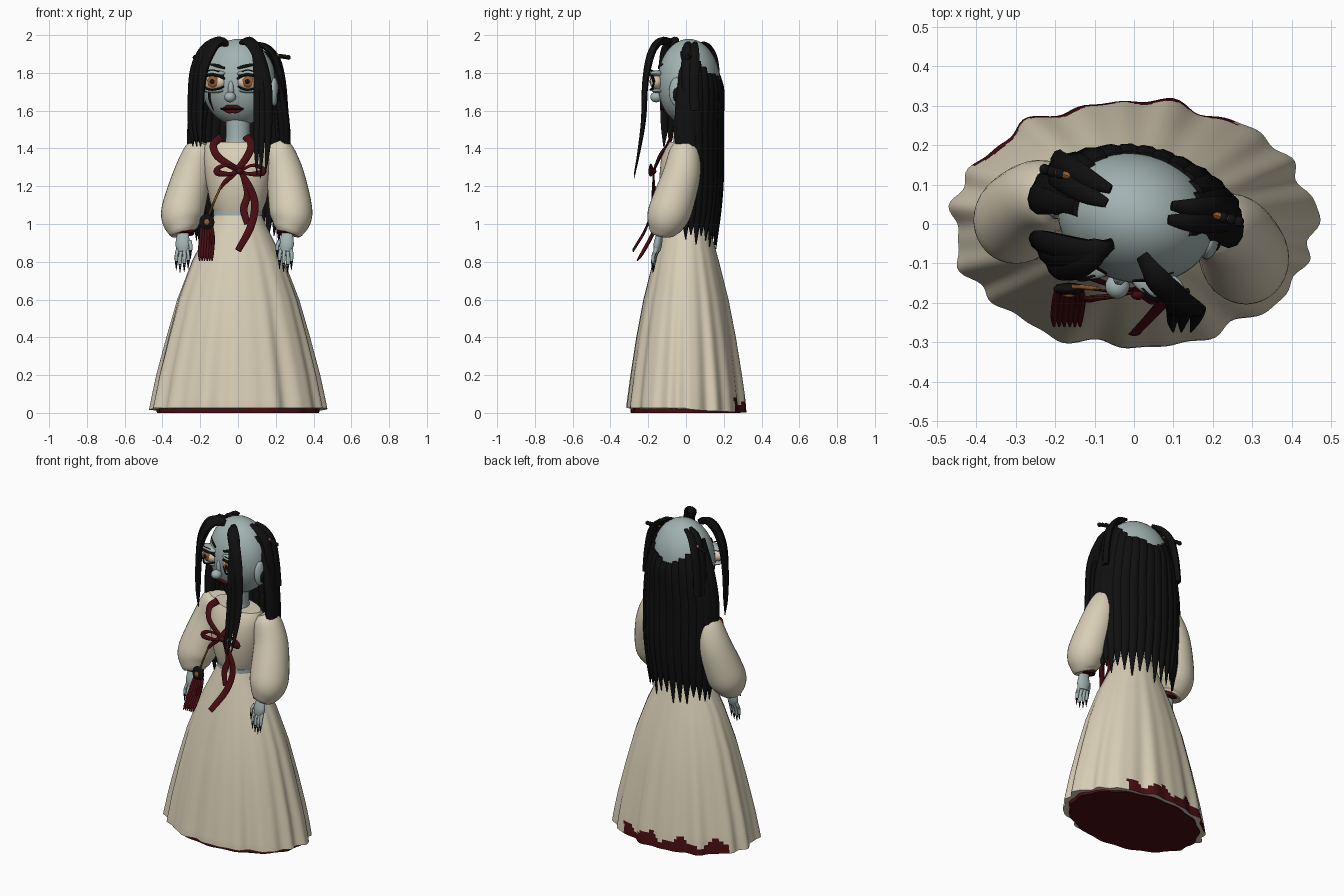
import bpy, bmesh, random
from math import sin, cos, pi, sqrt, radians
from mathutils import Vector, Matrix

random.seed(4)
cube = bpy.data.objects.get("Cube")
if cube:
    bpy.data.objects.remove(cube)


def material(name, r, g, b):
    m = bpy.data.materials.new(name)
    m.use_nodes = True
    m.diffuse_color = (r, g, b, 1)
    bsdf = m.node_tree.nodes["Principled BSDF"]
    bsdf.inputs["Base Color"].default_value = (r, g, b, 1)
    bsdf.inputs["Roughness"].default_value = 0.8
    return m


SKIN = material("pale_skin", 0.36, 0.45, 0.44)
CREAM = material("cream_cloth", 0.69, 0.62, 0.47)
RED = material("dark_red", 0.065, 0.004, 0.006)
BLACK = material("black_hair", 0.005, 0.005, 0.005)
AMBER = material("amber", 0.28, 0.105, 0.03)
WHITE = material("eye_white", 0.74, 0.6, 0.46)
HEAD, BODY = -15, -10    # turn of the head and body in degrees
made = []


def finish(name, bm, mats, turn=0):
    bmesh.ops.recalc_face_normals(bm, faces=bm.faces)
    bm.transform(Matrix.Rotation(radians(turn), 4, 'Z'))
    me = bpy.data.meshes.new(name)
    bm.to_mesh(me)
    bm.free()
    for m in mats:
        me.materials.append(m)
    ob = bpy.data.objects.new(name, me)
    bpy.context.collection.objects.link(ob)
    made.append(ob)
    return ob


def skin_rings(bm, rings):
    n = len(rings[0])
    vs = [[bm.verts.new(p) for p in r] for r in rings]
    for a, b in zip(vs, vs[1:]):
        for i in range(n):
            bm.faces.new((a[i], a[(i + 1) % n], b[(i + 1) % n], b[i]))
    bm.faces.new(vs[0])
    bm.faces.new(vs[-1])


def smooth_path(pts, steps):
    p = [Vector(q) for q in pts]
    p = [p[0] * 2 - p[1]] + p + [p[-1] * 2 - p[-2]]
    out = []
    for a, b, c, d in zip(p, p[1:], p[2:], p[3:]):
        for k in range(steps):
            t = k / steps
            out.append(0.5 * (2 * b + (c - a) * t + (2 * a - 5 * b + 4 * c - d) * t * t
                              + (3 * b - a - 3 * c + d) * t ** 3))
    return out + [p[-2]]


def sweep(name, paths, mat, flat=1.0, ref=(0, -1, 0), turn=0, n=8):
    """Tubes along smoothed points (x, y, z, half width)."""
    bm = bmesh.new()
    for pts in paths:
        pts = smooth_path(pts, 4)
        rings = []
        for i, q in enumerate(pts):
            t = (pts[min(i + 1, len(pts) - 1)] - pts[max(i - 1, 0)]).to_3d().normalized()
            side = t.cross(Vector(ref)).normalized()
            nrm = side.cross(t)
            w = max(q[3], 0.001)
            rings.append([q.to_3d() + side * w * cos(a) + nrm * w * flat * sin(a)
                          for a in (2 * pi * k / n for k in range(n))])
        skin_rings(bm, rings)
    return finish(name, bm, [mat], turn)


def ball(name, c, r, mat, turn=0, seg=24):
    bm = bmesh.new()
    bmesh.ops.create_uvsphere(bm, u_segments=seg, v_segments=seg // 2, radius=1)
    bm.transform(Matrix.Translation(c) @ Matrix.Diagonal((*r, 1)))
    return finish(name, bm, [mat], turn)


def loft(name, profile, mats, n=48, ripple=lambda a, z: 0, drop=lambda a, z: 0, turn=0):
    """Stacked ellipses (z, rx, ry)."""
    bm = bmesh.new()
    skin_rings(bm, [[(rx * cos(a) * (1 + ripple(a, z)), ry * sin(a) * (1 + ripple(a, z)),
                      z - drop(a, z)) for a in (2 * pi * k / n for k in range(n))]
                    for z, rx, ry in profile])
    return finish(name, bm, mats, turn)


# Gown: pleated skirt, lower and stained along the back hem, bodice and waistband
def pleats(a, z):
    return (1.05 - z) * (0.02 * sin(15 * a) + 0.016 * sin(9 * a + 1) + 0.013 * sin(23 * a + 2))


def back_drop(a, z):
    return sin(a) ** 0.5 * max(0, 0.1 - z) * 0.3 if sin(a) > 0 else 0


skirt = loft("skirt", [(1.05, .125, .105), (1, .145, .12), (.93, .18, .14), (.8, .245, .175),
                       (.6, .32, .225), (.4, .375, .262), (.2, .425, .292), (.115, .442, .303),
                       (.1, .445, .305), (.085, .448, .307), (.07, .451, .309), (.055, .454, .311),
                       (.04, .457, .312), (.025, .46, .313)], [CREAM, RED], 180, pleats, back_drop)
for f in skirt.data.polygons:
    c = f.center
    if c.y > 0.15 and c.x < 0.26 and c.z < 0.07 + 0.02 * sin(c.x * 31) + 0.012 * sin(c.x * 70):
        f.material_index = 1
loft("underskirt", [(0, .425, .288), (.02, .428, .29), (.05, .42, .285)], [RED], 96,
     lambda a, z: 0.015 * sin(15 * a))
loft("bodice", [(1.06, .125, .105), (1.12, .15, .125), (1.25, .175, .14), (1.35, .185, .13),
                (1.41, .18, .1), (1.435, .165, .085)], [CREAM], turn=BODY)
loft("waistband", [(1.045, .13, .112), (1.07, .13, .112)], [SKIN], turn=BODY)

# Arms: puffed sleeve, cuff, hand, fingers and nails
for s, tag in ((1, "left"), (-1, "right")):
    sweep(tag + "_sleeve", [[(s * x, y, z, r) for x, y, z, r in (
        (.195, .03, 1.43, .05), (.213, .03, 1.385, .08), (.25, .02, 1.26, .1),
        (.285, -.025, 1.1, .113), (.295, -.05, 1.03, .108), (.287, -.067, .975, .084),
        (.28, -.072, .95, .064))]], CREAM, turn=BODY, n=32)
    sweep(tag + "_cuff", [[(s * .28, -.073, .975, .06), (s * .278, -.08, .946, .056)]],
          RED, turn=BODY, n=24)
    sweep(tag + "_hand", [[(s * .28, -.08, .97, .028), (s * .28, -.095, .93, .034),
                           (s * .278, -.103, .89, .04), (s * .276, -.108, .855, .03)]],
          SKIN, 0.55, turn=BODY, n=16)
    fingers, nails = [], []
    for x, top, low in ((-.026, .87, .8), (-.009, .86, .785), (.009, .86, .78), (.025, .87, .795),
                        (-.036, .91, .855)):
        tip = s * (.278 + x * 1.25)
        fingers.append([(s * (.278 + x), -.105, top, .011), (tip, -.12, (top + low) / 2, .01),
                        (tip, -.125, low, .008)])
        nails.append([(tip, -.125, low + .008, .0085), (tip, -.128, low - .04, .001)])
    sweep(tag + "_fingers", fingers, SKIN, turn=BODY)
    sweep(tag + "_nails", nails, BLACK, turn=BODY)

# Head, neck and nose
RX, RY, RZ, CY, CZ = 0.2, 0.163, 0.23, 0.015, 1.75
sweep("neck", [[(0, 0, 1.4, .075), (0, 0, 1.46, .065), (0, .0, 1.58, .066)]], SKIN, n=24)
ball("head", (0, CY, CZ), (RX, RY, RZ), SKIN, HEAD, 48)
ball("nose", (0, -.163, 1.672), (.031, .032, .028), SKIN, HEAD)
ball("nose_bridge", (0, -.142, 1.71), (.016, .018, .05), SKIN, HEAD)


def on_face(x, z, w, out=0.004):
    d = sqrt(max(0, 1 - (x / RX) ** 2 - ((z - CZ) / RZ) ** 2))
    return (x, CY - RY * d - out, z, w)


# Eyes, lids, lashes, brows, ears and hair pins, mirrored
for s, tag in ((1, "left"), (-1, "right")):
    e = s * .097
    ball(tag + "_eye", (e, -.13, 1.75), (.066, .036, .04), WHITE, HEAD)
    ball(tag + "_iris", (e, -.157, 1.754), (.031, .013, .031), AMBER, HEAD)
    ball(tag + "_pupil", (e, -.166, 1.754), (.014, .007, .015), BLACK, HEAD)
    ball(tag + "_eyelid", (e, -.13, 1.797), (.068, .036, .017), SKIN, HEAD)
    ball(tag + "_lower_lid", (e, -.125, 1.705), (.06, .034, .012), SKIN, HEAD)
    lash = [[(e + s * u, -.169 + abs(u) * .5, 1.75 + k * (1 - (u / .085) ** 2), w)
             for u in (-.072, -.04, 0, .04, .08)]
            for k, w in ((.041, .008), (-.04, .005), (.066, .003))]
    sweep(tag + "_lashes", lash, BLACK, turn=HEAD, ref=(0, -1, .2))
    sweep(tag + "_brow", [[on_face(s * .035, 1.825, .006), on_face(s * .08, 1.838, .009),
                           on_face(s * .13, 1.846, .003)]], BLACK, 0.5, turn=HEAD)
    ball(tag + "_ear", (s * .198, .0, 1.7), (.022, .04, .075), SKIN, HEAD)
    ball(tag + "_ear_plug", (s * .214, .005, 1.685), (.012, .02, .04), BLACK, HEAD, 16)
    sweep(tag + "_hair_pin", [[(s * .15, .075, 1.9, .009), (s * .24, .075, 1.885, .009)]],
          AMBER, turn=HEAD)
    for i in range(3):
        ball(f"{tag}_pin_bead_{i + 1}", (s * (.215 + .02 * i), .075, 1.888 - .003 * i),
             (.014, .014, .013), BLACK, HEAD, 12)
    # Hair swept over the temples
    sweep(tag + "_temple_hair", [[(s * .08, .045 + d, 1.96, .012), (s * .14, .055 + d, 1.935, .026),
                                  (s * .19, .07 + d, 1.87, .03), (s * .218, .075 + d, 1.75, .03),
                                  (s * .23, .08 + d, 1.6, .03)] for d in (-.012, .025)],
          BLACK, 0.6, (s, 0, .4), HEAD)
sweep("eye_streak", [[on_face(-.125, 1.715, .008), on_face(-.13, 1.66, .007),
                      on_face(-.115, 1.6, .002)]], BLACK, 0.5, turn=HEAD)

# Mouth
sweep("lips", [[on_face(u, 1.608 + k * (1 - (u / .06) ** 2), w, .006)
                for u, w in ((-.058, .002), (-.025, .011), (0, .009), (.025, .011), (.058, .002))]
               for k in (.013, -.012)], RED, 0.6, turn=HEAD)
sweep("mouth_line", [[on_face(u, 1.609, .005, .013) for u in (-.062, -.03, 0, .03, .062)]],
      BLACK, turn=HEAD)

# Long back hair: one thick tapering strand per angle
COUNT = 15
for i in range(COUNT):
    a = radians(-86 + 172 * i / (COUNT - 1))
    sx, cy = sin(a), cos(a)
    top = 1.77 + .15 * (1 - cy) + random.uniform(-.015, .015)
    k = sqrt(1 - ((top - CZ) / RZ) ** 2)
    tip = random.uniform(.86, .93) + .05 * (1 - cy)
    sweep(f"back_hair_{i + 1}", [[
        (.19 * sx * k, CY + .15 * cy * k, top, .03), (.215 * sx, .015 + .16 * cy, 1.7, .04),
        (.246 * sx, .015 + .152 * cy, 1.5, .044), (.246 * sx, .025 + .145 * cy, 1.25, .04),
        (.238 * sx, .03 + .135 * cy, 1.06, .026), (.23 * sx, .03 + .125 * cy, tip, .003)]],
        BLACK, 0.7, (sx, cy, 0), BODY, 10)

# Front locks falling free of the face, each split into strands
sweep("left_front_lock", [[
    (.02, -.08, 1.965, .02), (.06, -.14, 1.965, .034), (.105, -.185, 1.9, .034),
    (.128 + d, -.215, 1.75, .027), (.13 + d * 1.3, -.225, 1.55, .022),
    (.124 + d * 1.3, -.25, 1.38, .013), (.12 + d, -.275, 1.24 + abs(d), .002)]
    for d in (-.02, 0, .024)], BLACK, 0.6, (.3, -1, .5))
sweep("right_front_lock", [[
    (-.055, -.05, 1.955, .018), (-.1, -.07, 1.965, .036), (-.16 + d * .4, -.08 - d * .5, 1.92, .04),
    (-.205 + d * .55, -.08 - d * .83, 1.82, .036), (-.222 + d * .55, -.08 - d * .83, 1.68, .03),
    (-.225 + d * .55, -.08 - d * .83, 1.52, .024), (-.218 + d * .5, -.085 - d * .8, 1.41, .004)]
    for d in (-.04, 0, .04)], BLACK, 0.6, (-.83, -.55, .4))

# Ribbon: neck bands, bow loops, hanging tails and knot
sweep("neck_ribbon", [
    [(-.09, -.075, 1.46, .02), (-.13, -.1, 1.42, .02), (-.11, -.135, 1.36, .02),
     (-.04, -.16, 1.31, .018), (.02, -.17, 1.28, .016)],
    [(.04, -.075, 1.465, .02), (.07, -.1, 1.42, .02), (.05, -.14, 1.36, .02),
     (-.01, -.17, 1.28, .016), (-.07, -.17, 1.22, .012), (-.1, -.165, 1.18, .006)]], RED, 0.3)
sweep("bow_loops", [[(.01, -.17, 1.28, .008), (.01 + s * .06, -.185, 1.31, .008),
                     (.01 + s * .11, -.19, 1.3, .012), (.01 + s * .12, -.19, 1.272, .018),
                     (.01 + s * .05, -.18, 1.265, .01), (.01, -.17, 1.28, .008)]
                    for s in (1, -1)], RED, 0.5)
sweep("ribbon_tails", [
    [(.01, -.17, 1.28, .012), (.06, -.175, 1.2, .018), (.09, -.18, 1.1, .02),
     (.065, -.21, .98, .02), (.0, -.28, .86, .017)],
    [(.02, -.17, 1.27, .012), (.05, -.17, 1.16, .018), (.03, -.18, 1.08, .02),
     (.05, -.2, 1.0, .017)]], RED, 0.3)
ball("bow_knot", (.01, -.175, 1.28), (.02, .018, .018), RED)

# Pendant on a cord with a fringed tassel
sweep("pendant_cord", [[(-.09, -.165, 1.2, .006), (-.13, -.16, 1.11, .006),
                        (-.16, -.16, 1.03, .006)]], AMBER)
ball("pendant_disc", (-.165, -.165, 1.01), (.04, .016, .045), BLACK)
ball("pendant_stone", (-.165, -.18, 1.01), (.015, .007, .017), AMBER)
sweep("tassel", [[(-.165 + d * .8, -.16, .985, .009), (-.165 + d, -.19, .92, .01),
                  (-.17 + d, -.235, .84, .009), (-.17 + d, -.26, .805, .003)]
                 for d in (-.033, -.02, -.007, .007, .02, .033)], RED)

# Smooth shading with sharp rims kept
bpy.ops.object.select_all(action='DESELECT')
for ob in made:
    ob.select_set(True)
bpy.context.view_layer.objects.active = made[0]
bpy.ops.object.shade_smooth_by_angle(angle=radians(45))
